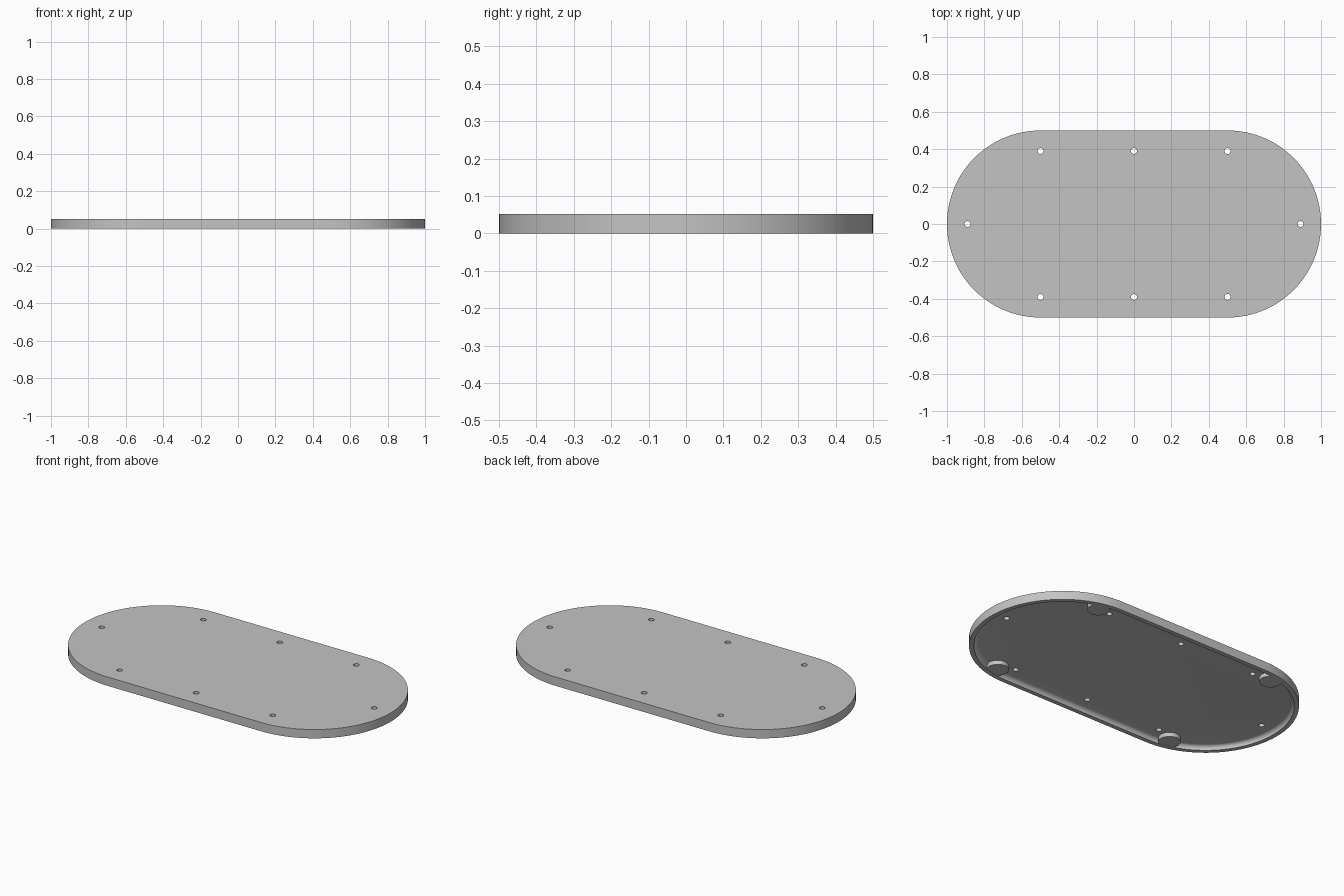
import bpy, bmesh, math
from mathutils import Matrix, Vector

cube = bpy.data.objects.get("Cube")
if cube:
    bpy.data.objects.remove(cube, do_unlink=True)

HEIGHT, FLOOR, WALL, FILLET = 0.052, 0.026, 0.026, 0.024
ARC = 48  # segments per half-round end

grey = bpy.data.materials.new("light grey")
grey.use_nodes = True
grey.diffuse_color = (0.55, 0.55, 0.55, 1)
grey.node_tree.nodes["Principled BSDF"].inputs["Base Color"].default_value = grey.diffuse_color


def make_object(name, bm):
    bmesh.ops.recalc_face_normals(bm, faces=bm.faces)
    mesh = bpy.data.meshes.new(name)
    bm.to_mesh(mesh)
    bm.free()
    mesh.materials.append(grey)
    obj = bpy.data.objects.new(name, mesh)
    bpy.context.collection.objects.link(obj)
    return obj


def stadium(bm, inset, z):
    """Ring of vertices: two half circles joined by straight sides."""
    ring, r = [], 0.5 - inset
    for side in (1, -1):
        for i in range(ARC + 1):
            a = math.pi * (i / ARC - 0.5)
            ring.append(bm.verts.new((side * (0.5 + r * math.cos(a)), side * r * math.sin(a), z)))
    return ring


def cylinders(name, points, radius, z0, z1, segments):
    bm = bmesh.new()
    for x, y in points:
        bmesh.ops.create_cone(bm, cap_ends=True, segments=segments, radius1=radius,
                              radius2=radius, depth=z1 - z0,
                              matrix=Matrix.Translation((x, y, (z0 + z1) / 2)))
    return make_object(name, bm)


def shade(obj):
    bpy.ops.object.select_all(action='DESELECT')
    obj.select_set(True)
    bpy.context.view_layer.objects.active = obj
    bpy.ops.object.shade_smooth_by_angle(angle=math.radians(30))


# Lid: top, outer wall, rim and a filleted hollow underside
profile = [(0, HEIGHT), (0, 0), (WALL, 0)]
for i in range(7):
    a = math.pi / 2 * i / 6
    profile.append((WALL + FILLET * (1 - math.cos(a)), FLOOR - FILLET * (1 - math.sin(a))))
bm = bmesh.new()
rings = [stadium(bm, inset, z) for inset, z in profile]
for lower, upper in zip(rings, rings[1:]):
    for i in range(len(lower)):
        j = (i + 1) % len(lower)
        bm.faces.new((lower[i], lower[j], upper[j], upper[i]))
bm.faces.new(rings[0])
bm.faces.new(rings[-1])
lid = make_object("lid", bm)

# Screw holes through the lid
holes = [(x, y) for x in (-0.5, 0, 0.5) for y in (-0.39, 0.39)] + [(-0.89, 0), (0.89, 0)]
cutter = cylinders("hole_cutter", holes, 0.016, -0.1, 0.1, 24)
cutter.hide_render = True
cut = lid.modifiers.new("screw_holes", 'BOOLEAN')
cut.object, cut.operation, cut.solver = cutter, 'DIFFERENCE', 'EXACT'
bpy.context.view_layer.objects.active = lid
bpy.ops.object.modifier_apply(modifier=cut.name)
bpy.data.objects.remove(cutter, do_unlink=True)
shade(lid)

# Round bosses on the underside beside the rim
bosses = [(x, y) for x in (-0.6, 0.6) for y in (-0.42, 0.42)]
shade(cylinders("underside_bosses", bosses, 0.06, 0.001, 0.035, 40))
